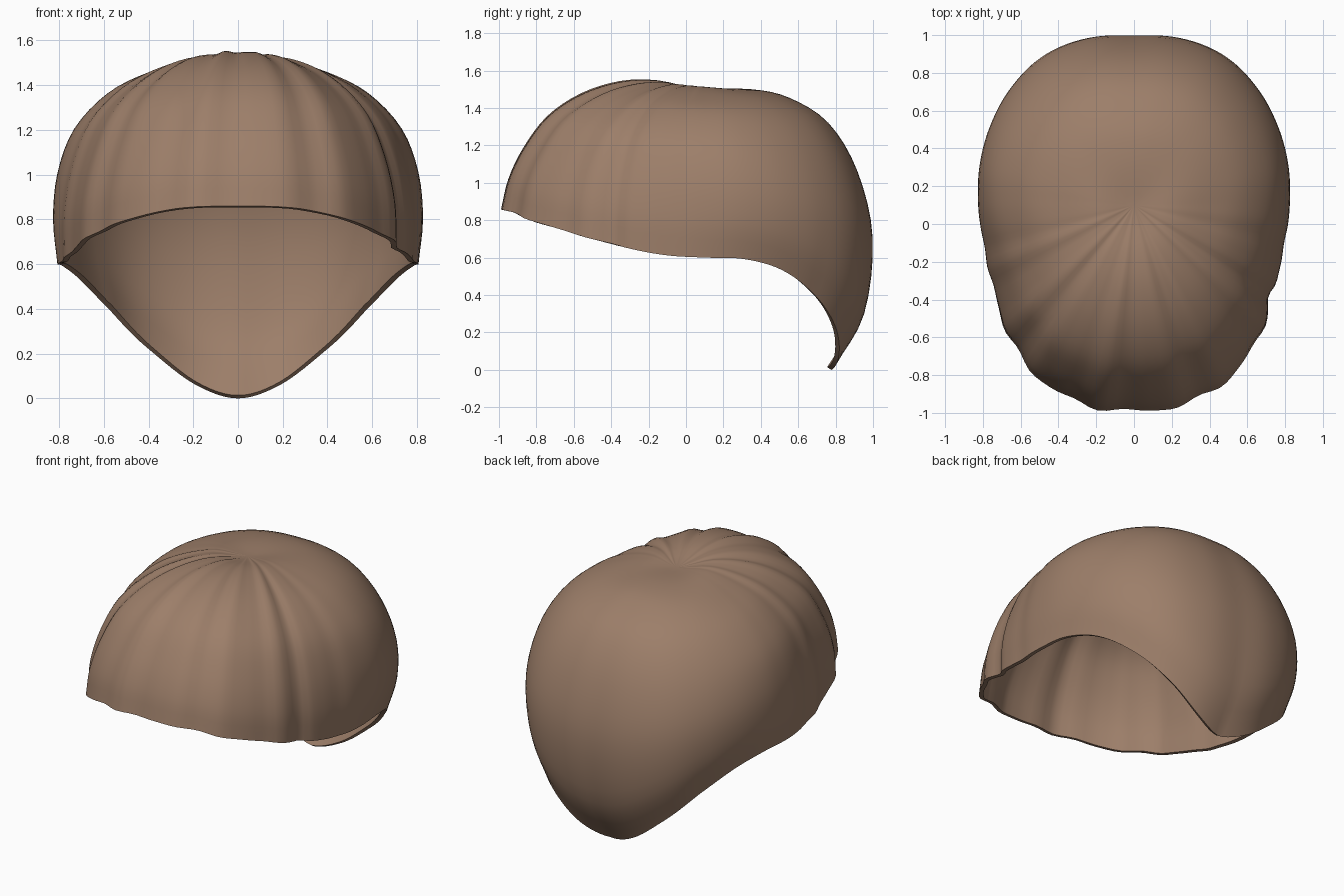
import bpy, bmesh, math

if "Cube" in bpy.data.objects:
    bpy.data.objects.remove(bpy.data.objects["Cube"])

# Dome profiles (radius, height) from crown to rim, at 0, 45, 90, 135, 180 degrees from the front
PROFILES = [
    [(0, 1.5), (.25, 1.545), (.45, 1.54), (.66, 1.475), (.84, 1.355), (.97, 1.185), (1.05, 1.02), (1.09, .86)],
    [(0, 1.5), (.22, 1.525), (.42, 1.49), (.60, 1.41), (.765, 1.275), (.87, 1.09), (.93, .90), (.945, .72)],
    [(0, 1.5), (.20, 1.512), (.40, 1.458), (.58, 1.367), (.73, 1.21), (.805, 1.015), (.828, .80), (.81, .60)],
    [(0, 1.5), (.23, 1.5), (.46, 1.45), (.66, 1.33), (.81, 1.13), (.895, .88), (.895, .63), (.825, .405)],
    [(0, 1.5), (.25, 1.5), (.45, 1.455), (.66, 1.32), (.815, 1.06), (.895, .70), (.845, .29), (.675, 0)],
]
# Outline radius and rim height every 15 degrees from front to back
OUTLINE = [1.09, 1.085, 1.04, .95, .862, .823, .825, .845, .872, .903, .92, .912, .897]
RIM = [.86, .848, .79, .72, .655, .613, .60, .592, .535, .405, .225, .062, .0]
CENTRE_Y = 0.1
SEGMENTS, RINGS = 144, 28


def spline(p0, p1, p2, p3, t):
    """Catmull-Rom blend of four points."""
    return tuple(b + .5 * t * (c - a + t * (2*a - 5*b + 4*c - d + t * (3*(b - c) + d - a)))
                 for a, b, c, d in zip(p0, p1, p2, p3))


def along(profile, t):
    n = len(profile) - 1
    i = min(int(t * n), n - 1)
    first = (-profile[1][0], profile[1][1])
    last = tuple(2*b - a for a, b in zip(profile[-2], profile[-1]))
    pts = [first] + profile + [last]
    return spline(*pts[i:i + 4], t * n - i)


def around(items, angle):
    """Blend items spaced evenly from front to back, mirrored left and right."""
    n = len(items) - 1
    u = abs(angle) / math.pi * n
    i = min(int(u), n - 1)
    picks = [abs(k) if k <= n else 2 * n - k for k in range(i - 1, i + 3)]
    return spline(*[items[k] for k in picks], u - i)


def dome(angle, t):
    return around([along(p, t) for p in PROFILES], angle)


def fold(angle, t):
    """Gathered pleats over the front, fading towards the back."""
    deg = math.degrees(angle)
    front = 1 / (1 + math.exp((abs(deg) - 68) / 8))
    rise = min(1, t / .3)
    wave = (.009 * math.cos(math.radians(deg * 19 + 165 + 25 * t))
            + .004 * math.sin(math.radians(deg * 31 + 40 * t)))
    crease = -.018 * math.exp(-((deg - 56) / 3) ** 2) * t
    return rise * (front * wave + crease)


def column(j):
    """All points from crown to rim in one direction."""
    angle = (2 * math.pi * j / SEGMENTS + math.pi) % (2 * math.pi) - math.pi
    curve = [dome(angle, i / RINGS) for i in range(1, RINGS + 1)]
    scale = around([(v,) for v in OUTLINE], angle)[0] / max(r for r, z in curve)
    drop = around([(v,) for v in RIM], angle)[0] - curve[-1][1]
    back = max(0, abs(angle) / math.pi * 4 - 3)
    points = []
    for i, (r, z) in enumerate(curve, 1):
        t = i / RINGS
        f = fold(angle, t)
        r = (r * scale + .025 * math.sin(math.pi * back) * t ** 5) * (1 + f)
        z += drop * t ** 3 + f * max(0, z - .85)
        points.append((r * math.sin(angle), CENTRE_Y - r * math.cos(angle), z))
    return points


# Cap surface: a fan at the crown and strips of quads down to the rim
bm = bmesh.new()
crown = bm.verts.new((0, CENTRE_Y, 1.5))
columns = [[bm.verts.new(p) for p in column(j)] for j in range(SEGMENTS)]
for j in range(SEGMENTS):
    a, b = columns[j], columns[(j + 1) % SEGMENTS]
    bm.faces.new((crown, a[0], b[0]))
    for i in range(RINGS - 1):
        bm.faces.new((a[i], a[i + 1], b[i + 1], b[i]))
mesh = bpy.data.meshes.new("hair_cap")
bm.to_mesh(mesh)
bm.free()

cap = bpy.data.objects.new("hair_cap", mesh)
bpy.context.collection.objects.link(cap)
brown = bpy.data.materials.new("soft brown")
brown.diffuse_color = (.335, .21, .142, 1)
brown.use_nodes = True
brown.node_tree.nodes["Principled BSDF"].inputs["Base Color"].default_value = brown.diffuse_color
mesh.materials.append(brown)

# Thin wall with a crisp rim
wall = cap.modifiers.new("wall", 'SOLIDIFY')
wall.thickness = .026
wall.offset = -1
bpy.context.view_layer.objects.active = cap
cap.select_set(True)
bpy.ops.object.modifier_apply(modifier="wall")
bpy.ops.object.shade_smooth_by_angle(angle=math.radians(40))
